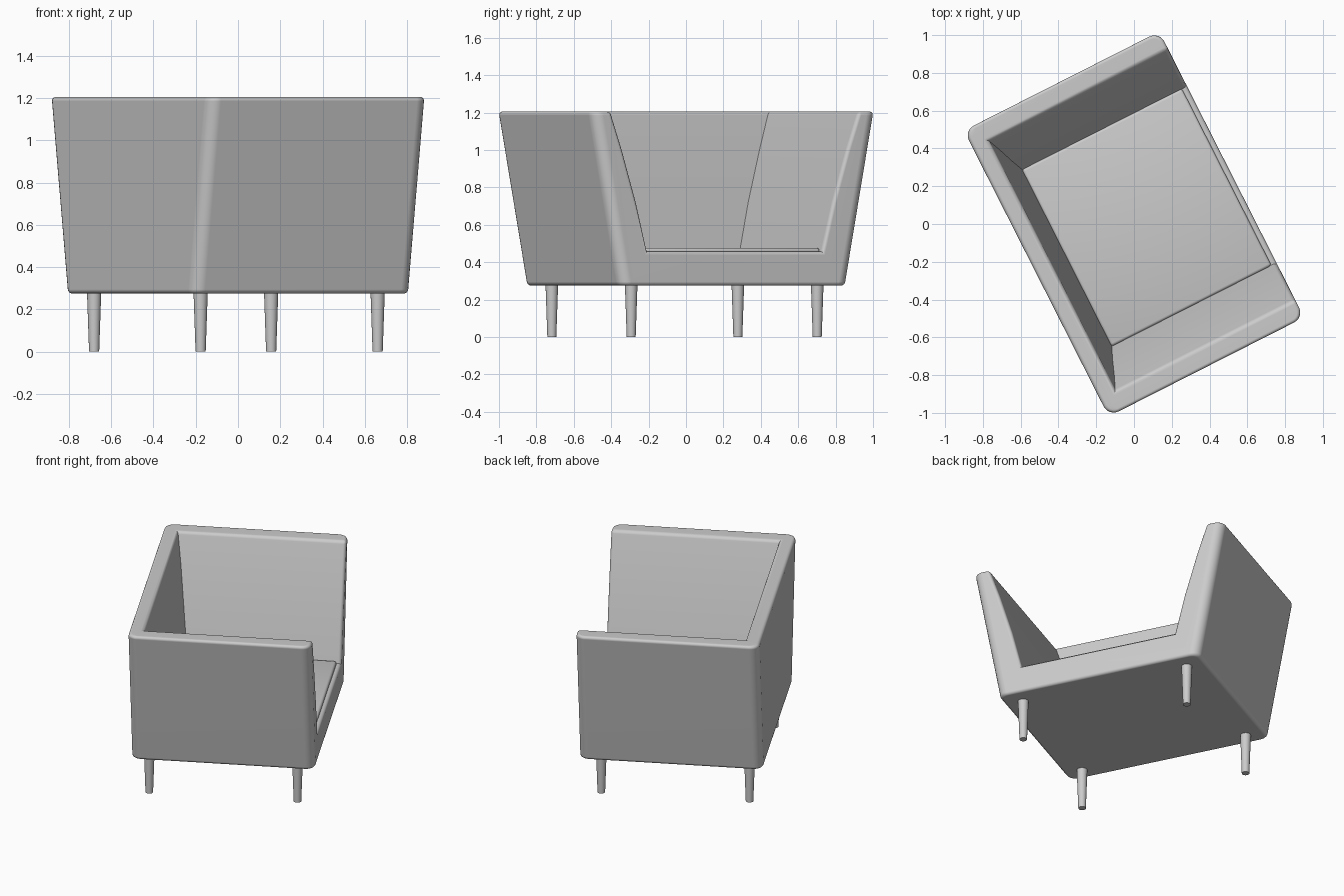
import bpy, bmesh, math
from mathutils import Matrix

if "Cube" in bpy.data.objects:
    bpy.data.objects.remove(bpy.data.objects["Cube"])

TURN = Matrix.Rotation(math.radians(26.87), 4, 'Z')  # the tub opens towards local +x


def finish(bm, name):
    bmesh.ops.recalc_face_normals(bm, faces=bm.faces)
    me = bpy.data.meshes.new(name)
    bm.to_mesh(me)
    bm.free()
    ob = bpy.data.objects.new(name, me)
    bpy.context.collection.objects.link(ob)
    ob.matrix_world = TURN
    bpy.ops.object.select_all(action='DESELECT')
    ob.select_set(True)
    bpy.context.view_layer.objects.active = ob
    bpy.ops.object.shade_smooth_by_angle(angle=math.radians(35))
    return ob


def bevel(bm, edges, width, segments):
    bmesh.ops.bevel(bm, geom=edges, offset=width, segments=segments, profile=0.5,
                    affect='EDGES', clamp_overlap=True)


def convex(bm, limit=40):
    return [e for e in bm.edges
            if e.calc_face_angle_signed(0) > math.radians(limit)]


# Tub shell: flared outside, gently padded inside, open at the front
FRONT, BACK = 0.58, -0.58
bm = bmesh.new()


def ring(xb, y, z):
    # order: front -y, back -y, back +y, front +y
    return [bm.verts.new(p) for p in
            ((FRONT, -y, z), (xb, -y, z), (xb, y, z), (FRONT, y, z))]


bottom = ring(BACK, 0.68, 0.275)
top = ring(BACK, 0.852, 1.205)
inner = [ring(*s) for s in ((-0.487, 0.742, 1.205), (-0.457, 0.672, 1.0),
                            (-0.425, 0.588, 0.72), (-0.397, 0.523, 0.458))]
levels = [bottom, top] + inner
for a, b in zip(levels, levels[1:]):
    for i in range(3):
        bm.faces.new((a[i], a[i + 1], b[i + 1], b[i]))
bm.faces.new(bottom)
bm.faces.new(inner[-1])
bm.faces.new([l[0] for l in levels] + [l[3] for l in reversed(levels)])
bmesh.ops.recalc_face_normals(bm, faces=bm.faces)
corners = [bm.edges.get((bottom[i], top[i])) for i in range(4)]
bevel(bm, corners, 0.06, 6)
bmesh.ops.recalc_face_normals(bm, faces=bm.faces)
bevel(bm, convex(bm), 0.02, 4)
shell = finish(bm, "tub_shell")
shell.modifiers.new("weighted", 'WEIGHTED_NORMAL').keep_sharp = True

# Seat pad, slightly proud of the front rail
bm = bmesh.new()
bmesh.ops.create_cube(bm, size=1, matrix=Matrix.Translation((0.075, 0, 0.457))
                      @ Matrix.Diagonal((0.95, 1.05, 0.04, 1)))
bevel(bm, bm.edges[:], 0.015, 3)
finish(bm, "seat_pad")

# Tapered round legs
for x, end in ((0.457, "front"), (-0.482, "back")):
    for y, side in ((-0.56, "right"), (0.555, "left")):
        bm = bmesh.new()
        bmesh.ops.create_cone(bm, cap_ends=True, segments=24, radius1=0.024,
                              radius2=0.034, depth=0.29,
                              matrix=Matrix.Translation((x, y, 0.145)))
        finish(bm, f"{end}_{side}_leg")
